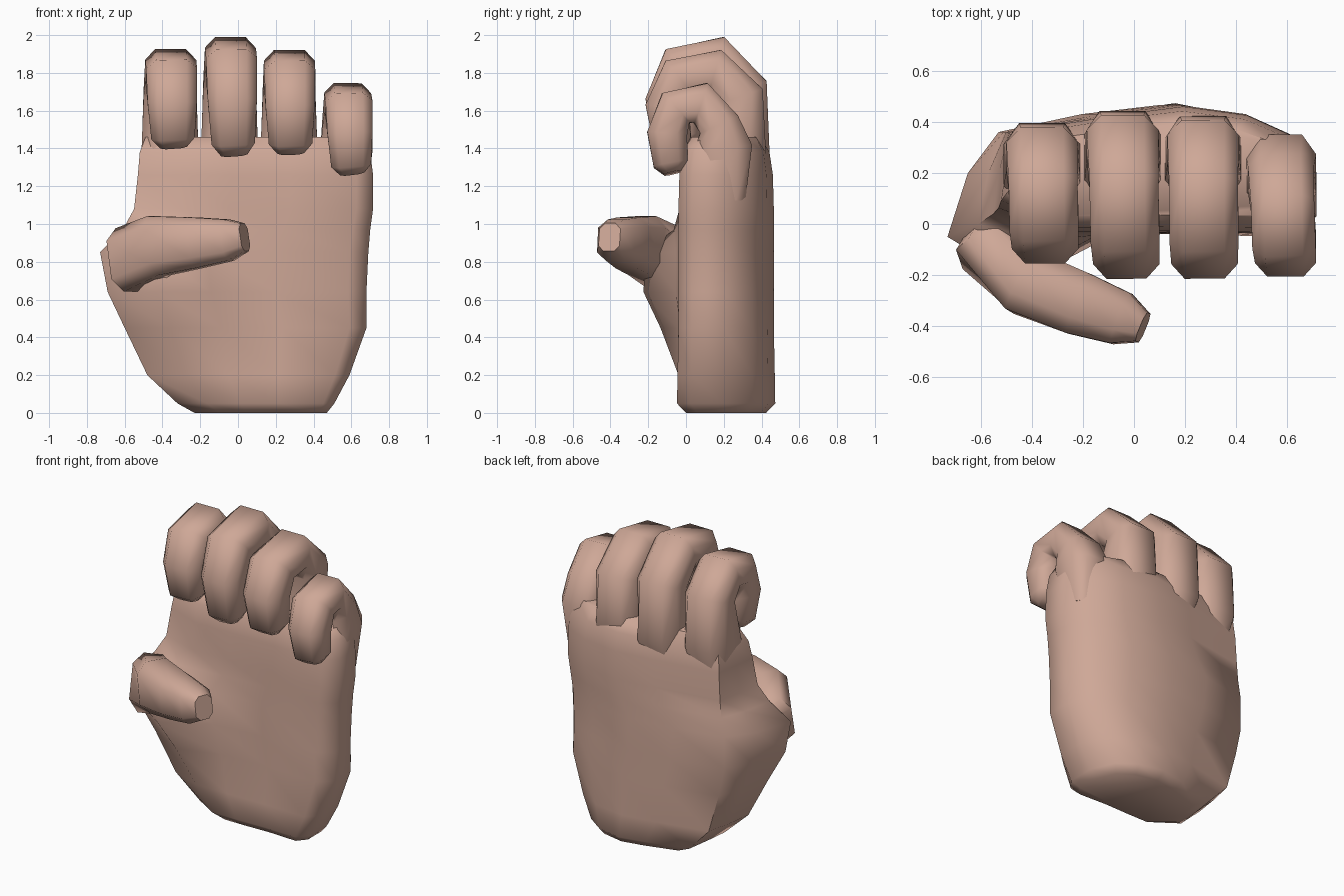
import bpy, bmesh
from math import radians
from mathutils import Vector

if "Cube" in bpy.data.objects:
    bpy.data.objects.remove(bpy.data.objects["Cube"])

skin = bpy.data.materials.new("skin")
skin.diffuse_color = (0.62, 0.39, 0.31, 1)
skin.use_nodes = True
skin.node_tree.nodes["Principled BSDF"].inputs["Base Color"].default_value = skin.diffuse_color


def loft(name, rings):
    """Skin a closed tube over rings of equal point count."""
    bm = bmesh.new()
    loops = [[bm.verts.new(p) for p in ring] for ring in rings]
    n = len(loops[0])
    for a, b in zip(loops, loops[1:]):
        for i in range(n):
            j = (i + 1) % n
            bm.faces.new((a[i], a[j], b[j], b[i]))
    bm.faces.new(loops[0])
    bm.faces.new(loops[-1])
    bmesh.ops.recalc_face_normals(bm, faces=bm.faces)
    me = bpy.data.meshes.new(name)
    bm.to_mesh(me)
    bm.free()
    me.shade_smooth()
    me.set_sharp_from_angle(angle=radians(60))
    me.materials.append(skin)
    ob = bpy.data.objects.new(name, me)
    bpy.context.collection.objects.link(ob)
    return ob


OCT = [(1, .5), (.6, 1), (-.6, 1), (-1, .5), (-1, -.5), (-.6, -1), (.6, -1), (1, -.5)]


def sweep(name, path, sizes, side):
    """Octagonal tube along a path; sizes are (half along side, half thickness)."""
    pts = [Vector(p) for p in path]
    rings = []
    for i, p in enumerate(pts):
        t = Vector()
        if i:
            t += (p - pts[i - 1]).normalized()
        if i < len(pts) - 1:
            t += (pts[i + 1] - p).normalized()
        t.normalize()
        s = (side - t * side.dot(t)).normalized()
        n = t.cross(s)
        w, h = sizes[i]
        rings.append([p + s * w * u + n * h * v for u, v in OCT])
    return loft(name, rings)


# Palm with the thumb mound:
# z, left x, back-left x, right x, left-edge y, mound bulge, depth scale
SECTION = [(.37, .43), (.58, .465), (.78, .43), (.92, .35),
           (1, .2), (1, .03), (.93, -.04), (.65, -.03)]
levels = [(0.0, -.23, -.18, .47, .10, 0, .84), (.05, -.32, -.28, .51, .06, 0, 1.03),
          (.20, -.48, -.42, .59, .04, 0, 1.02), (.45, -.60, -.49, .68, .0, .10, 1.0),
          (.64, -.69, -.53, .68, -.05, .19, 1.0), (.85, -.73, -.53, .69, -.05, .18, 1.0),
          (.97, -.61, -.51, .70, .0, .03, 1.0), (1.08, -.55, -.50, .715, .04, 0, 1.0),
          (1.26, -.53, -.49, .715, .06, 0, .98), (1.38, -.52, -.48, .70, .08, 0, .91),
          (1.46, -.49, -.45, .66, .10, 0, .72)]
rings = []
for z, xl, xb, xr, yl, b, k in levels:
    prof = SECTION + [(.4, -.035 - .1 * b), (.19, -.035 - b)]
    ring = [(xl + (xr - xl) * t, y) for t, y in prof]
    ring += [(xl, yl), (xl * .6 + xb * .4, .20), (xb, .36)]
    rings.append([(x, .21 + (y - .21) * k, z) for x, y in ring])
loft("palm", rings)

# Curled fingers: (along 0 front..1 back, height 0 tip..1 top) shared by all four
CURL = [(.98, .55), (.63, .79), (.16, .73), (.0, .44), (.07, .10), (.11, .0)]
SIZE = [(.14, .12), (.135, .12), (.135, .115), (.13, .115), (.115, .10), (.07, .05)]
fingers = [("index_finger", -.36, -.34, 1.92, 1.41, -.04, .27),
           ("middle_finger", -.045, -.02, 2.01, 1.37, -.10, .32),
           ("ring_finger", .27, .28, 1.92, 1.38, -.10, .30),
           ("little_finger", .575, .605, 1.74, 1.27, -.10, .18)]
for name, xb, xt, top, tip, yf, yb in fingers:
    thick = 1.0 if top > 1.8 else .92
    mid = .2 + (yb - .19) * .4                  # knuckle sits flush with the back
    deep = max(yb + .125 - mid, .155)
    path = [(xb, .215, 1.12), (xb, mid, 1.40)]
    for i, (a, h) in enumerate(CURL):
        path.append((xb + (xt - xb) * i / 5, yf + (yb - yf) * a, tip + (top - tip) * h))
    sizes = [(.10, .10), (.15 * thick, deep)] + [(w * thick, h * thick) for w, h in SIZE]
    sweep(name, path, sizes, Vector((1, 0, 0)))

# Thumb bent across the palm
sweep("thumb",
      [(-.54, .06, .76), (-.57, -.10, .81), (-.42, -.23, .885), (-.22, -.31, .90),
       (-.05, -.37, .915), (.035, -.405, .93)],
      [(.09, .05), (.18, .12), (.16, .13), (.135, .125), (.11, .105), (.075, .06)],
      Vector((0, 0, 1)))
